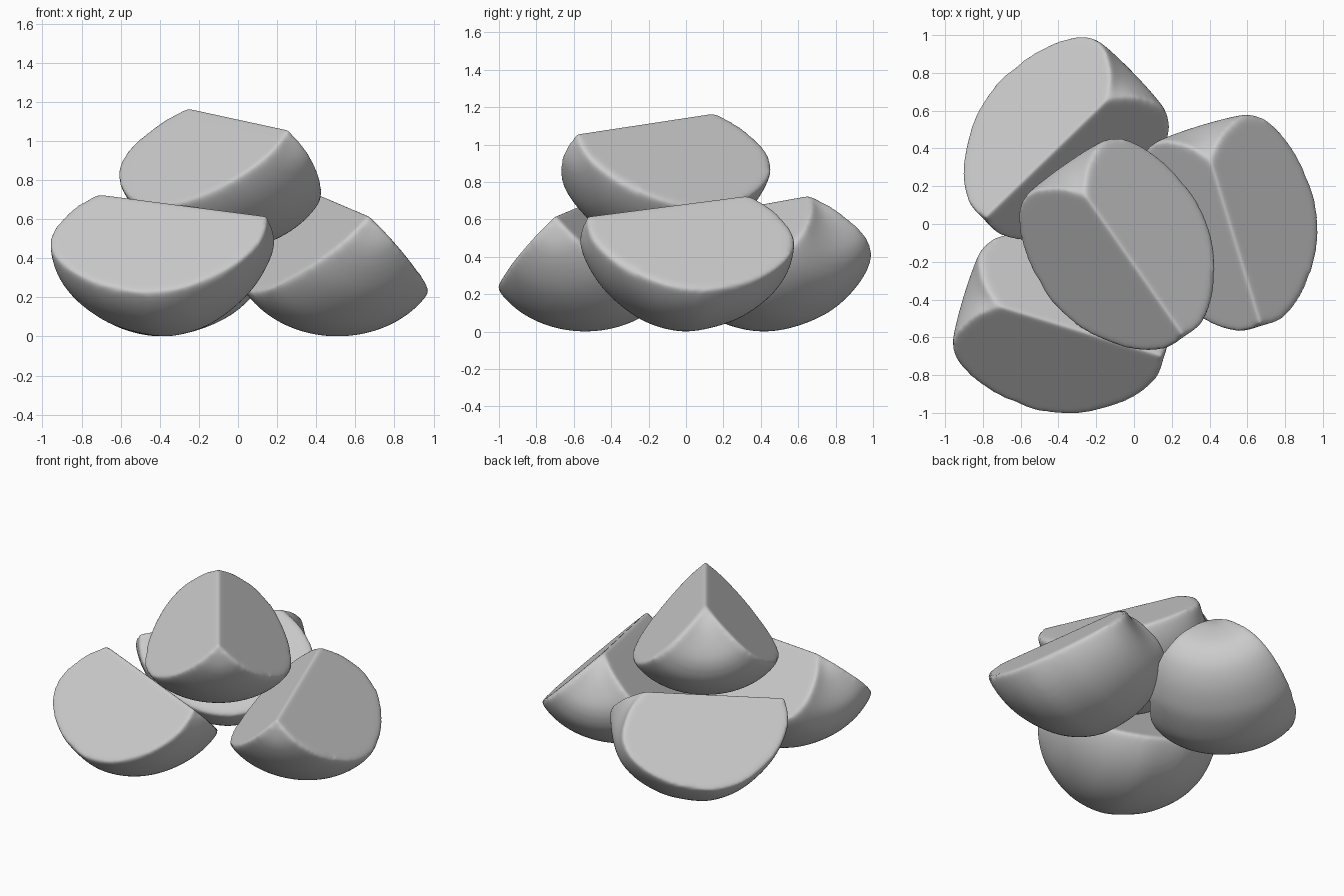
import bpy, bmesh
from math import sin, cos, radians
from mathutils import Vector

if "Cube" in bpy.data.objects:
    bpy.data.objects.remove(bpy.data.objects["Cube"])

# Half outline of the fruit: (distance along core, radius)
OUTLINE = [(-.015, 0), (-.065, .055), (-.12, .14), (-.16, .26), (-.168, .36), (-.125, .47),
           (-.035, .56), (.08, .626), (.2, .667), (.38, .686), (.5, .665), (.62, .61), (.73, .52),
           (.82, .415), (.88, .305), (.915, .20), (.92, .12), (.90, 0)]
STEPS = 24
HALF = radians(46)      # half of the wedge angle


def smooth_curve(pts, n=4):
    """Catmull-Rom resampling that keeps both end points."""
    p = [Vector(q) for q in pts]
    p = [p[0]] + p + [p[-1]]
    out = []
    for a, b, c, d in zip(p, p[1:], p[2:], p[3:]):
        for k in range(n):
            t = k / n
            out.append(.5 * (2*b + (c - a)*t + (2*a - 5*b + 4*c - d)*t*t + (3*b - a - 3*c + d)*t**3))
    return out + [p[-1]]


# Quarter wedge: outline swept around the core line, two flat cut faces
def wedge_mesh():
    prof = smooth_curve(OUTLINE)
    bm = bmesh.new()
    ends = [bm.verts.new((prof[i].x, 0, 0)) for i in (0, -1)]
    rows = []
    for j in range(STEPS + 1):
        u = j / STEPS
        a = u * 2 * HALF
        k = 1 - .04 * (2 * u - 1) ** 4      # skin tucks in slightly at the cuts
        mid = [bm.verts.new((q.x, k * q.y * sin(a), -k * q.y * cos(a))) for q in prof[1:-1]]
        rows.append([ends[0]] + mid + [ends[1]])
    for r0, r1 in zip(rows, rows[1:]):
        for i in range(len(r0) - 1):
            f = []
            for v in (r0[i], r0[i+1], r1[i+1], r1[i]):
                if v not in f:
                    f.append(v)
            bm.faces.new(f)
    bm.faces.new(rows[0])
    bm.faces.new(rows[-1])
    bmesh.ops.recalc_face_normals(bm, faces=bm.faces)
    me = bpy.data.meshes.new("wedge")
    bm.to_mesh(me)
    bm.free()
    return me


mesh = wedge_mesh()

# Three wedges on the ground and one on top: core start point and heading
PLACES = {
    "front_wedge": ((-.70, -.44, .73), -17),
    "right_wedge": ((.41, .32, .73), -73),
    "back_wedge": ((-.15, .65, .73), -136),
    "top_wedge": ((-.25, .14, 1.17), -55),
}
for name, (loc, yaw) in PLACES.items():
    ob = bpy.data.objects.new(name, mesh.copy())
    bpy.context.collection.objects.link(ob)
    ob.location = loc
    ob.rotation_euler = (-HALF, radians(7.1), radians(yaw))
    rm = ob.modifiers.new("remesh", 'REMESH')
    rm.mode = 'VOXEL'
    rm.voxel_size = .016
    rm.use_smooth_shade = True
    sm = ob.modifiers.new("soften", 'SMOOTH')
    sm.factor = .5
    sm.iterations = 14
